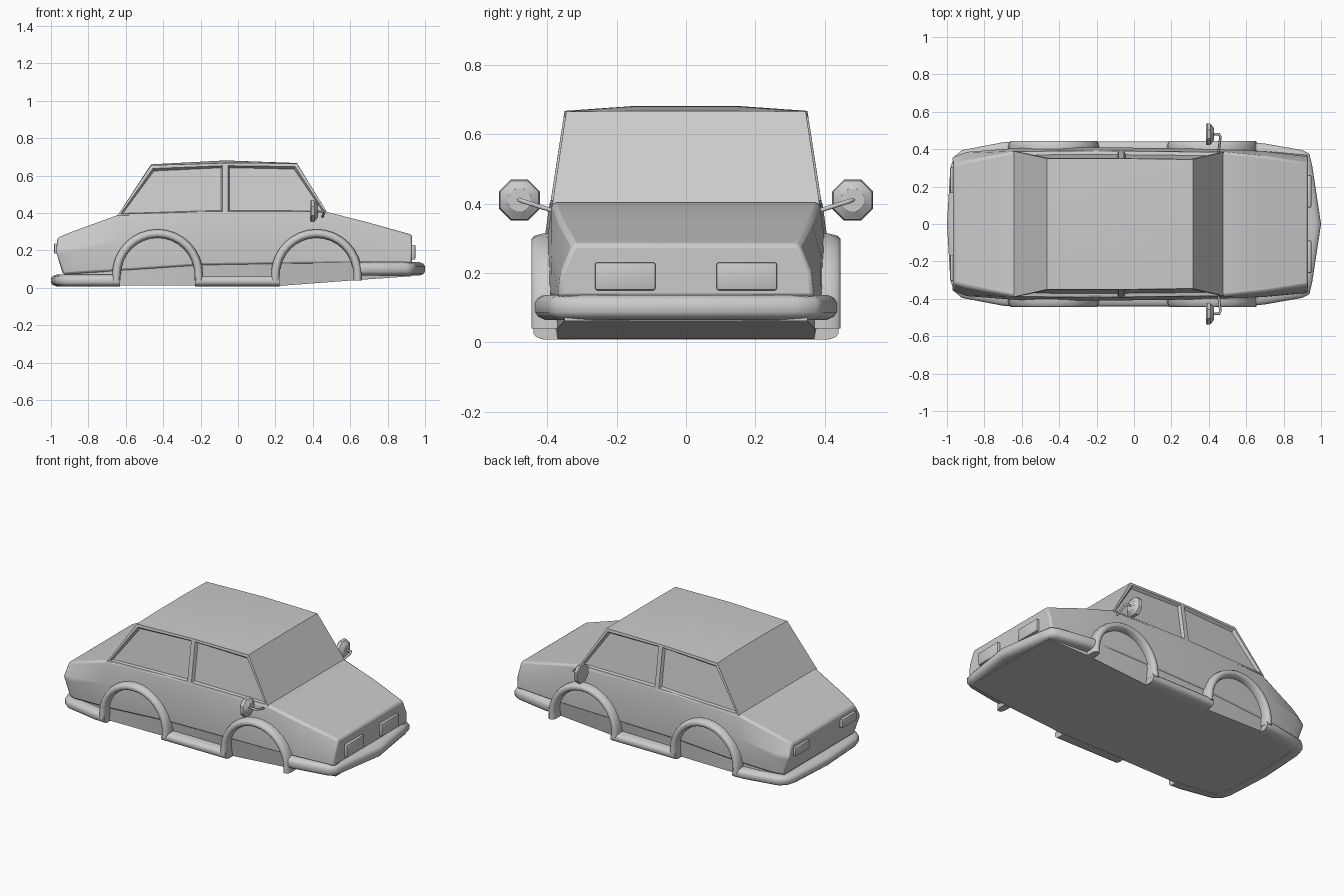
import bpy, bmesh, math
from mathutils import Vector, Matrix

if "Cube" in bpy.data.objects:
    bpy.data.objects.remove(bpy.data.objects["Cube"])


def finish(bm, name, angle=35):
    bmesh.ops.recalc_face_normals(bm, faces=bm.faces[:])
    me = bpy.data.meshes.new(name)
    bm.to_mesh(me)
    bm.free()
    ob = bpy.data.objects.new(name, me)
    bpy.context.collection.objects.link(ob)
    bpy.ops.object.select_all(action='DESELECT')
    ob.select_set(True)
    bpy.context.view_layer.objects.active = ob
    bpy.ops.object.shade_smooth_by_angle(angle=math.radians(angle))
    return ob


def loft(rings):
    bm = bmesh.new()
    vs = [[bm.verts.new(p) for p in r] for r in rings]
    n = len(vs[0])
    for a, b in zip(vs, vs[1:]):
        for i in range(n):
            j = (i + 1) % n
            bm.faces.new((a[i], a[j], b[j], b[i]))
    bm.faces.new(vs[0])
    bm.faces.new(vs[-1][::-1])
    bmesh.ops.recalc_face_normals(bm, faces=bm.faces[:])
    return bm


def mirrored(half):
    return half + [(x, -y, z) for x, y, z in reversed(half)]


def ribbon(name, path):
    """Rounded trim strip; path entries are outer centre, half width and outward depth."""
    rings = []
    for p, u, o in path:
        p, u, o = Vector(p), Vector(u), Vector(o)
        c = p - o
        rings.append([c - u, c - u + o * .6, c - u * .75 + o * .88, c - u * .4 + o,
                      c + u * .4 + o, c + u * .75 + o * .88, c + u + o * .6, c + u])
    return finish(loft(rings), name, 50)


# Lower body with bonnet and boot
hull = [
    [(-.935, .35, .07), (-.978, .355, .19), (-.965, .315, .268)],
    [(-.88, .375, .075), (-.90, .385, .2), (-.90, .335, .295)],
    [(-.64, .395, .09), (-.64, .405, .25), (-.64, .388, .39)],
    [(-.2, .40, .12), (-.2, .41, .28), (-.2, .392, .41)],
    [(.47, .40, .13), (.47, .402, .28), (.485, .385, .403)],
    [(.70, .39, .13), (.70, .388, .25), (.70, .362, .348)],
    [(.93, .37, .13), (.935, .36, .20), (.93, .325, .284)],
]
body = finish(loft([mirrored(s) for s in hull]), "lower_body")
bev = body.modifiers.new("soft_edges", 'BEVEL')
bev.width, bev.segments, bev.angle_limit = .012, 2, math.radians(35)

# Cabin with recessed side windows
cabin = [
    [(-.645, .39, .385), (-.465, .35, .655), (-.465, .15, .66)],
    [(-.068, .392, .395), (-.068, .35, .667), (-.068, .15, .681)],
    [(.48, .385, .398), (.315, .345, .665), (.315, .15, .667)],
]
bm = loft([mirrored(s) for s in cabin])
sides = [f for f in bm.faces if abs(f.normal.y) > .8]
bmesh.ops.inset_individual(bm, faces=sides, thickness=.02)
bmesh.ops.inset_individual(bm, faces=sides, thickness=.012, depth=-.018)
finish(bm, "cabin", 25)

# Floor pan
floor = [
    [(-.93, .36, .012), (-.93, .34, .09)],
    [(-.65, .385, .012), (-.65, .39, .12)],
    [(.22, .37, .010), (.22, .395, .135)],
    [(.62, .37, .040), (.62, .393, .135)],
    [(.93, .35, .062), (.93, .35, .135)],
]
finish(loft([mirrored(s) for s in floor]), "floor_pan")

# Wheel arches and side skirts
for s, side in ((1, "left"), (-1, "right")):
    out = (0, s * .075, 0)
    for cx, end in ((-.43, "rear"), (.42, "front")):
        y = s * .445
        path = []
        for i in range(17):
            a = math.pi * (1 - i / 16)
            d = Vector((math.cos(a), 0, math.sin(a)))
            path.append((Vector((cx, y, .07)) + d * .22, d * .023, out))
        foot = Vector((0, 0, -.03))
        path.insert(0, (path[0][0] + foot, path[0][1], out))
        path.append((path[-1][0] + foot, path[-1][1], out))
        ribbon(f"{end}_arch_{side}", path)
    ribbon(f"skirt_{side}", [((x, s * .44, .036), (0, 0, .028), out)
                             for x in (-.23, .222)])

# Bumpers: plan points (x, y) with outward directions
bumpers = {
    "rear_bumper": (.039, .031, [(-.63, .44, 0, .07), (-.70, .437, 0, .07),
                                 (-.92, .395, -.02, .065), (-.962, .36, -.055, .05),
                                 (-.982, .30, -.07, .01), (-1, 0, -.07, 0)]),
    "front_bumper": (.101, .036, [(.63, .437, 0, .07), (.70, .43, 0, .07),
                                  (.90, .395, .02, .065), (.938, .375, .055, .05),
                                  (.953, .31, .07, .01), (1, 0, .07, 0)]),
}
for name, (z, h, pts) in bumpers.items():
    pts = pts + [(x, -y, ox, -oy) for x, y, ox, oy in reversed(pts[:-1])]
    ribbon(name, [((x, y, z), (0, 0, h), (ox, oy, 0)) for x, y, ox, oy in pts])


# Lights
def light(name, loc, size):
    bm = bmesh.new()
    bmesh.ops.create_cube(bm, size=1, matrix=Matrix.Translation(loc) @ Matrix.Diagonal((*size, 1)))
    bmesh.ops.bevel(bm, geom=bm.edges[:], offset=.006, segments=2, affect='EDGES', profile=.5)
    finish(bm, name)


for s, side in ((1, "left"), (-1, "right")):
    light(f"headlight_{side}", (.93, s * .175, .19), (.036, .174, .08))
    light(f"tail_light_{side}", (-.965, s * .235, .21), (.036, .14, .055))

    # Mirror head: octagonal dish
    def octagon(x, r):
        return [(x, s * .48 + r * math.cos(math.pi * (k + .5) / 4),
                 .41 + r * math.sin(math.pi * (k + .5) / 4)) for k in range(8)]
    finish(loft([octagon(.386, .058), octagon(.392, .064), octagon(.41, .06),
                 octagon(.428, .035)]), f"mirror_{side}", 30)

    # Mirror arm
    cu = bpy.data.curves.new(f"mirror_arm_{side}", 'CURVE')
    cu.dimensions = '3D'
    cu.bevel_depth, cu.bevel_resolution = .007, 1
    sp = cu.splines.new('POLY')
    pts = [(.45, .37, .375), (.462, .465, .405), (.455, .48, .41), (.42, .48, .41)]
    sp.points.add(len(pts) - 1)
    for p, (x, y, z) in zip(sp.points, pts):
        p.co = (x, s * y, z, 1)
    cu.use_fill_caps = True
    bpy.context.collection.objects.link(bpy.data.objects.new(f"mirror_arm_{side}", cu))
